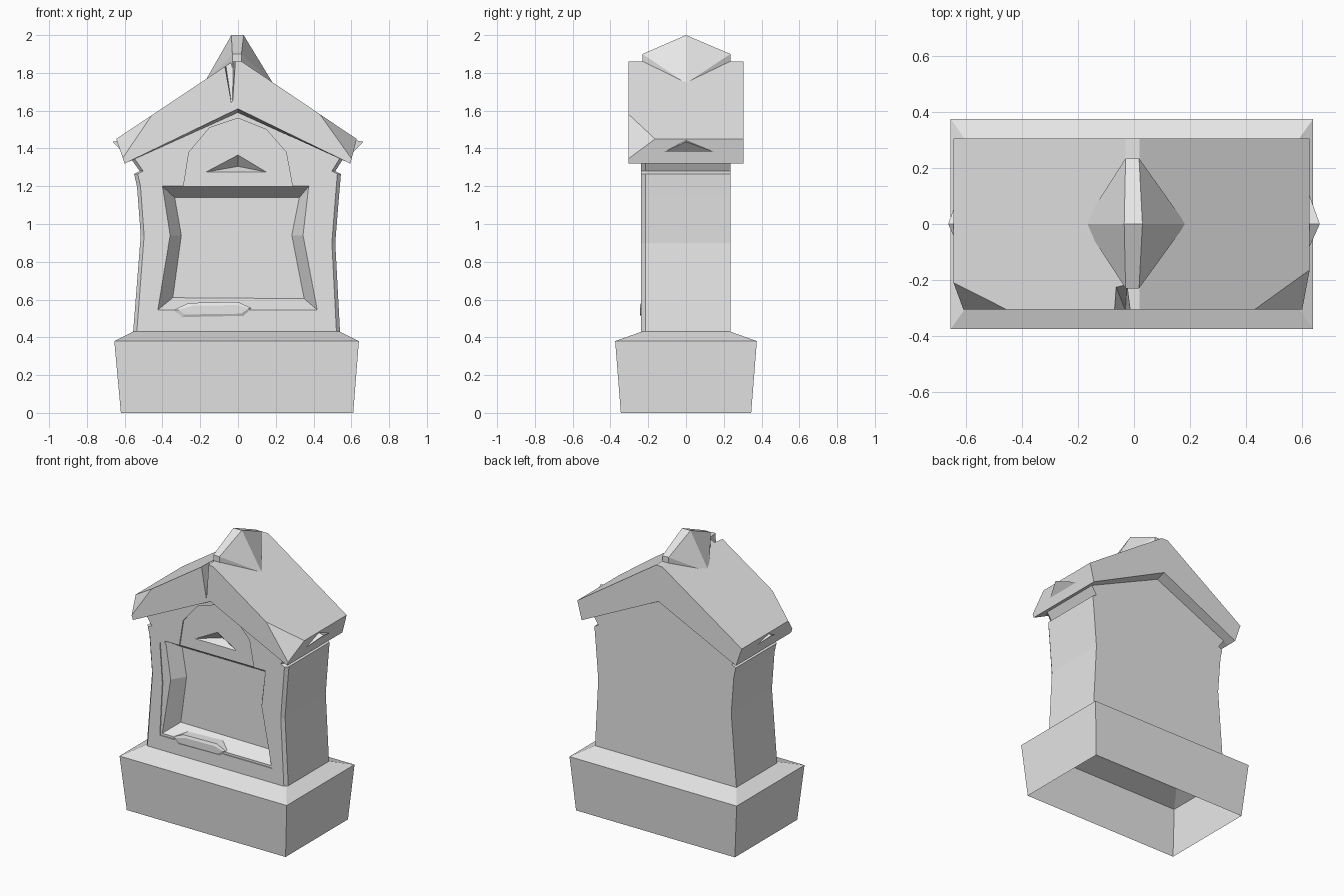
import bpy, bmesh
from mathutils import Vector

if "Cube" in bpy.data.objects:
    bpy.data.objects.remove(bpy.data.objects["Cube"])

stone = bpy.data.materials.new("grey_stone")
stone.use_nodes = True
GREY = (0.8, 0.8, 0.8, 1)
stone.diffuse_color = GREY
stone.node_tree.nodes["Principled BSDF"].inputs["Base Color"].default_value = GREY


def finish(name, bm):
    bmesh.ops.recalc_face_normals(bm, faces=bm.faces)
    mesh = bpy.data.meshes.new(name)
    bm.to_mesh(mesh)
    bm.free()
    mesh.materials.append(stone)
    obj = bpy.data.objects.new(name, mesh)
    bpy.context.collection.objects.link(obj)
    return obj


def loft(rings, cap_start=True):
    """Skin a stack of matching rings and cap the ends."""
    bm = bmesh.new()
    loops = [[bm.verts.new(p) for p in ring] for ring in rings]
    n = len(loops[0])
    for a, b in zip(loops, loops[1:]):
        for i in range(n):
            j = (i + 1) % n
            bm.faces.new((a[i], a[j], b[j], b[i]))
    if cap_start:
        bm.faces.new(loops[0])
    bm.faces.new(loops[-1])
    bmesh.ops.recalc_face_normals(bm, faces=bm.faces)
    return bm


def hull(points):
    bm = bmesh.new()
    for p in points:
        bm.verts.new(p)
    res = bmesh.ops.convex_hull(bm, input=bm.verts)
    loose = [v for v in bm.verts if not v.link_faces]
    bmesh.ops.delete(bm, geom=loose, context='VERTS')
    return bm


def at_y(profile, y):
    return [(x, y, z) for x, z in profile]


def carve(obj, cutter_bm):
    """Subtract a cutter and discard it."""
    cutter = finish("cutter", cutter_bm)
    cutter.hide_render = True
    mod = obj.modifiers.new("carve", 'BOOLEAN')
    mod.operation, mod.solver, mod.object = 'DIFFERENCE', 'EXACT', cutter
    bpy.context.view_layer.objects.active = obj
    bpy.ops.object.modifier_apply(modifier=mod.name)
    bpy.data.objects.remove(cutter)


def rect(x0, x1, y, z):
    return [(x0, -y, z), (x1, -y, z), (x1, y, z), (x0, y, z)]


# Plinth: flared hollow block with a sloped ledge
finish("plinth", loft([rect(-0.62, 0.61, 0.345, 0), rect(-0.655, 0.64, 0.375, 0.38),
                       rect(-0.555, 0.54, 0.235, 0.43)], cap_start=False))

# Body: waisted slab with a gable top and softened front edges
side = [(-0.555, 0.43), (-0.515, 0.94), (-0.535, 1.2), (-0.55, 1.265), (-0.52, 1.28),
        (-0.57, 1.35), (0, 1.64), (0.56, 1.35), (0.515, 1.28), (0.545, 1.265),
        (0.535, 1.15), (0.515, 0.9), (0.54, 0.43)]
front = [(x * 0.965, z) for x, z in side]
body = finish("body", loft([at_y(front, -0.237), at_y(side, -0.215), at_y(side, 0.235)]))

# Shallow frame and arched panel
frame = [(-0.44, 0.53), (-0.42, 0.9), (-0.44, 1.18), (0.43, 1.18), (0.42, 0.9), (0.43, 0.53)]
carve(body, loft([at_y(frame, -0.3), at_y(frame, -0.231)]))
arch = [(-0.29, 1.19), (-0.26, 1.38), (-0.15, 1.51), (0, 1.56),
        (0.15, 1.5), (0.255, 1.38), (0.29, 1.19)]
carve(body, loft([at_y(arch, -0.3), at_y(arch, -0.228)]))

# Deep window-like niche with slanted jambs and sill
outer = [(-0.425, 0.545), (-0.36, 0.94), (-0.4, 1.2), (0.375, 1.2), (0.345, 0.94), (0.42, 0.545)]
inner = [(-0.345, 0.61), (-0.3, 0.94), (-0.335, 1.14), (0.325, 1.14), (0.285, 0.94), (0.35, 0.605)]
carve(body, loft([at_y(outer, -0.3), at_y(outer, -0.232), at_y(inner, -0.14)]))

# Triangular pit in the gable
pit = [(-0.17, 1.275), (0, 1.365), (0.15, 1.275)]
carve(body, hull(at_y(pit, -0.3) + at_y(pit, -0.228) + [(0, -0.17, 1.305)]))

# Flat shard lying on the sill
shard = [(-0.34, 0.545), (-0.26, 0.582), (0, 0.588), (0.07, 0.555), (0.03, 0.512), (-0.3, 0.505)]
shard_top = [(x * 0.9 - 0.01, 0.545 + (z - 0.545) * 0.6) for x, z in shard]
finish("sill_shard", loft([at_y(shard_top, -0.243), at_y(shard, -0.236), at_y(shard, -0.17)]))

# Roof: thick gabled slab with an underside that dips toward the body
def roof_ring(y, drop):
    return at_y([(-0.03, 1.86), (0.02, 1.86), (0.628, 1.45), (0.595, 1.32),
                 (0, 1.61 - drop), (-0.6, 1.32), (-0.645, 1.45)], y)


bm = loft([roof_ring(y, d) for y, d in ((-0.305, 0), (-0.235, 0.02), (0.235, 0.02), (0.305, 0))])

# Chipped front corners
chips = [((0.43, -0.305, 1.585), (0.62, -0.17, 1.455), (0.598, -0.305, 1.35)),
         ((-0.45, -0.305, 1.585), (-0.645, -0.21, 1.45), (-0.61, -0.305, 1.35))]
for pts in chips:
    a, b, c = map(Vector, pts)
    normal = (b - a).cross(c - a)
    if normal.y > 0:
        normal.negate()
    cut = bmesh.ops.bisect_plane(bm, geom=bm.verts[:] + bm.edges[:] + bm.faces[:],
                                 plane_co=a, plane_no=normal.normalized(), clear_outer=True)
    edges = [e for e in cut["geom_cut"] if isinstance(e, bmesh.types.BMEdge)]
    bmesh.ops.holes_fill(bm, edges=edges)
roof = finish("roof", bm)

# Crack in the front of the ridge
carve(roof, hull([(-0.078, -0.31, 1.88), (-0.012, -0.31, 1.88), (-0.03, -0.31, 1.61),
                  (-0.07, -0.21, 1.88), (-0.025, -0.21, 1.88)]))

# Ridge crest
crest = [(-0.035, 0, 2), (0.03, 0, 2), (-0.18, 0, 1.745), (0.185, 0, 1.745)]
for y in (-0.23, 0.235):
    crest += [(x, y, z) for x in (-0.03, 0.018) for z in (1.82, 1.9)]
finish("ridge_crest", hull(crest))

# Small pointed knobs on the eaves
for name, s in (("left_eave_knob", 1), ("right_eave_knob", -1)):
    finish(name, hull([(s * 0.605, -0.13, 1.375), (s * 0.605, 0.165, 1.375), (s * 0.664, 0, 1.435),
                       (s * 0.615, 0, 1.445), (s * 0.59, 0, 1.4)]))
